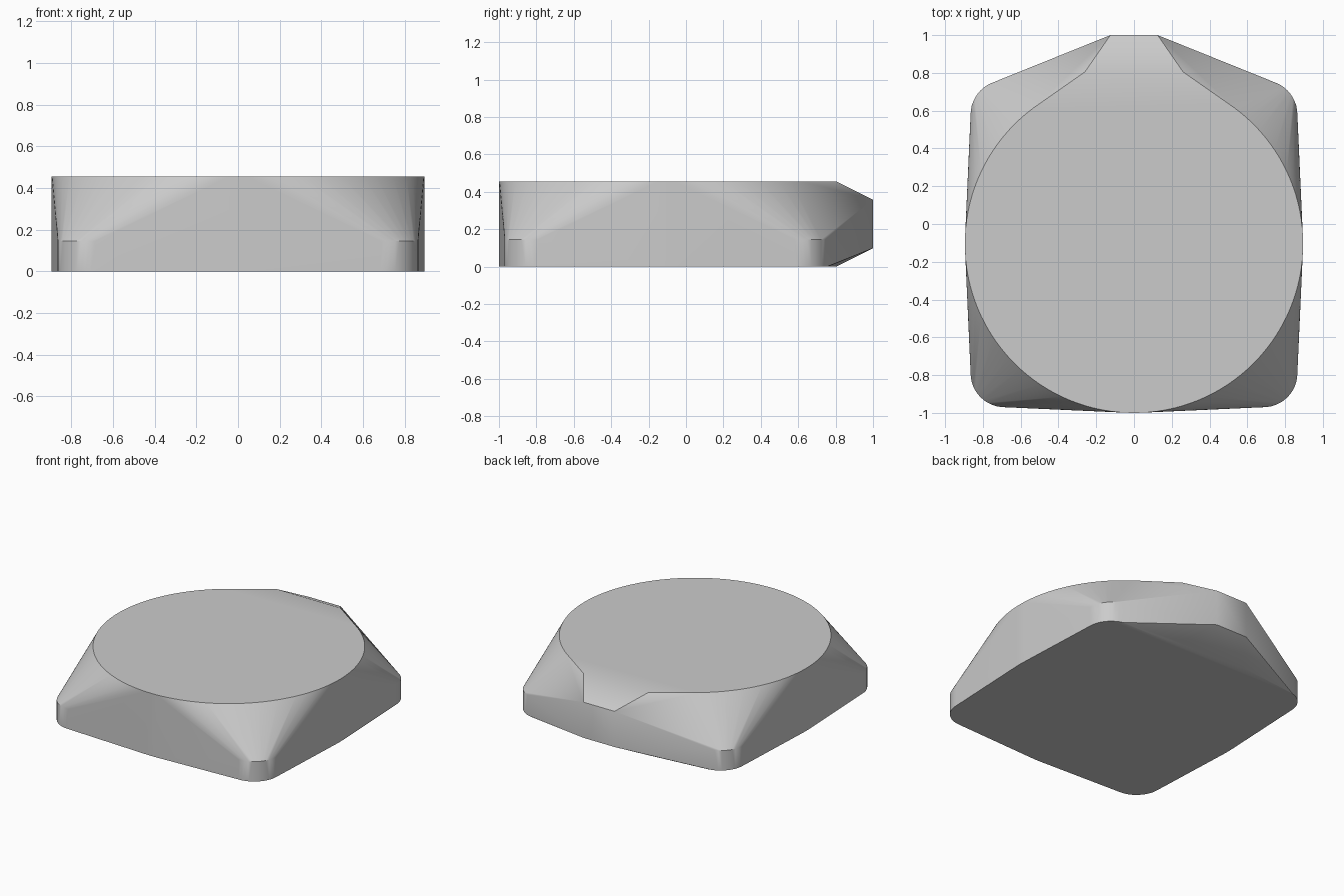
import bpy, bmesh, math

old = bpy.data.objects.get("Cube")
if old:
    bpy.data.objects.remove(old, do_unlink=True)

HEIGHT = 0.455      # full thickness
CY = -0.105         # centre of the round body along y
RADIUS = 0.895      # round body
FOOT_OFF, FOOT_R, FOOT_H = 0.685, 0.18, 0.145   # rounded corner feet


def ring(bm, x, y, r, count, levels):
    """Add a circle of points at each height."""
    for z in levels:
        for i in range(count):
            a = 2 * math.pi * i / count
            bm.verts.new((x + r * math.cos(a), y + r * math.sin(a), z))


bm = bmesh.new()
# Round body
ring(bm, 0, CY, RADIUS, 128, (0, HEIGHT))
# Four low rounded corners
for sx in (-1, 1):
    for sy in (-1, 1):
        ring(bm, sx * FOOT_OFF, CY + sy * FOOT_OFF, FOOT_R, 48, (0, FOOT_H))
# Tapered lug at the back
for sx in (-1, 1):
    for x, y, inset in ((0.26, 0.805, 0), (0.125, 1.0, 0.098)):
        for z in (inset, HEIGHT - inset):
            bm.verts.new((sx * x, y, z))

# Wrap everything in one taut shell
hull = bmesh.ops.convex_hull(bm, input=bm.verts[:])
loose = {v for v in hull["geom_interior"] + hull["geom_unused"]
         if isinstance(v, bmesh.types.BMVert)}
bmesh.ops.delete(bm, geom=list(loose), context='VERTS')
bmesh.ops.dissolve_limit(bm, angle_limit=math.radians(0.2),
                         verts=bm.verts[:], edges=bm.edges[:])
bmesh.ops.recalc_face_normals(bm, faces=bm.faces[:])

mesh = bpy.data.meshes.new("case_body")
bm.to_mesh(mesh)
bm.free()
body = bpy.data.objects.new("case_body", mesh)
bpy.context.collection.objects.link(body)

# Plain grey
grey = bpy.data.materials.new("light_grey")
grey.use_nodes = True
colour = (0.6, 0.6, 0.6, 1)
grey.diffuse_color = colour
grey.node_tree.nodes["Principled BSDF"].inputs["Base Color"].default_value = colour
mesh.materials.append(grey)

# Smooth curves, crisp rims
bpy.ops.object.select_all(action='DESELECT')
body.select_set(True)
bpy.context.view_layer.objects.active = body
bpy.ops.object.shade_smooth_by_angle(angle=math.radians(30))
